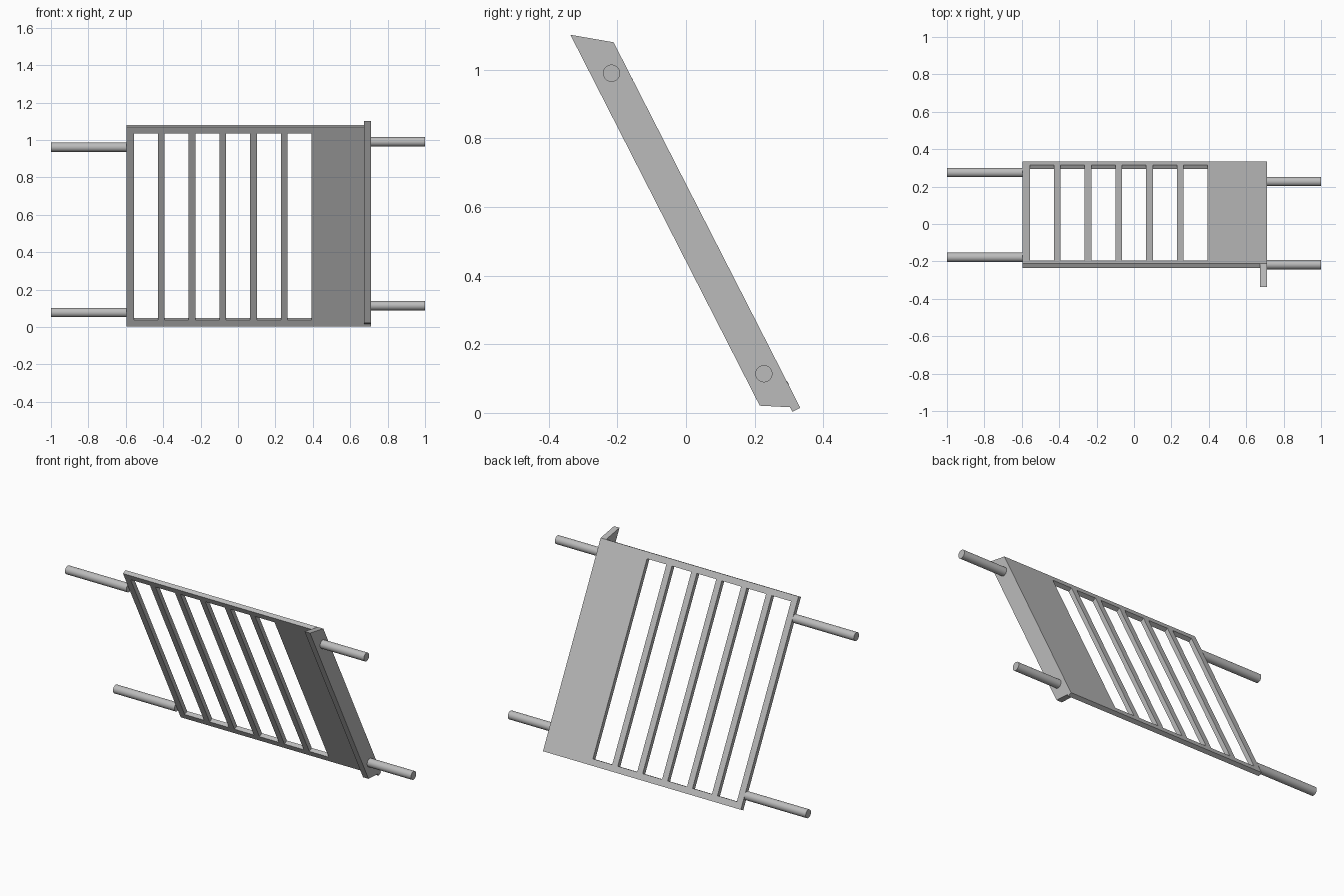
import bpy, bmesh, math
from mathutils import Vector

if "Cube" in bpy.data.objects:
    bpy.data.objects.remove(bpy.data.objects["Cube"])

# One plain metal colour
metal = bpy.data.materials.new("grey metal")
metal.use_nodes = True
metal.diffuse_color = (0.5, 0.5, 0.5, 1)
metal.node_tree.nodes["Principled BSDF"].inputs["Base Color"].default_value = (0.5, 0.5, 0.5, 1)


def add_object(name, bm):
    bmesh.ops.recalc_face_normals(bm, faces=bm.faces)
    mesh = bpy.data.meshes.new(name)
    bm.to_mesh(mesh)
    bm.free()
    mesh.materials.append(metal)
    obj = bpy.data.objects.new(name, mesh)
    bpy.context.collection.objects.link(obj)
    return obj


# Leaning plane: back lower edge to back upper edge
low = Vector((0, 0.333, 0.015))
high = Vector((0, -0.211, 1.08))
length = (high - low).length
slope = (high - low).normalized()
forward = Vector((0, -slope.z, slope.y))
thick, rim = 0.026, 0.037
left_edge, right_edge = 0.711, -0.595

# Slotted panel: a sheet with six openings, extruded to its thickness
slots, pitch, gap = 6, 0.1645, 0.128
xs = [right_edge]
for i in range(slots):
    start = right_edge + 0.038 + i * pitch
    xs += [start, start + gap]
xs.append(left_edge)
us = [0, rim, length - rim, length]

bm = bmesh.new()
grid = [[bm.verts.new(low + slope * u + Vector((x, 0, 0))) for x in xs] for u in us]
for r in range(len(us) - 1):
    for c in range(len(xs) - 1):
        if r == 1 and c % 2 == 1:
            continue
        bm.faces.new((grid[r][c], grid[r][c + 1], grid[r + 1][c + 1], grid[r + 1][c]))
result = bmesh.ops.extrude_face_region(bm, geom=bm.faces[:], use_keep_orig=True)
moved = [g for g in result["geom"] if isinstance(g, bmesh.types.BMVert)]
bmesh.ops.translate(bm, verts=moved, vec=forward * thick)
add_object("slotted_panel", bm)

# Side flange folded forward, with trimmed ends
profile = [(-0.337, 1.102), (-0.211, 1.08), (0.333, 0.015), (0.215, 0.021)]
bm = bmesh.new()
face = bm.faces.new([bm.verts.new((left_edge - 0.036, y, z)) for y, z in profile])
result = bmesh.ops.extrude_face_region(bm, geom=[face], use_keep_orig=True)
moved = [g for g in result["geom"] if isinstance(g, bmesh.types.BMVert)]
bmesh.ops.translate(bm, verts=moved, vec=(0.036, 0, 0))
add_object("side_flange", bm)


# Round mounting rods on both sides
def rod(name, x0, x1, y, z):
    bpy.ops.mesh.primitive_cylinder_add(
        vertices=32, radius=0.025, depth=x1 - x0,
        location=((x0 + x1) / 2, y, z), rotation=(0, math.pi / 2, 0))
    obj = bpy.context.object
    obj.name = name
    obj.data.materials.append(metal)
    bpy.ops.object.shade_smooth_by_angle(angle=math.radians(40))


rod("upper_left_rod", left_edge, 1, -0.217, 0.99)
rod("lower_left_rod", left_edge, 1, 0.227, 0.114)
rod("upper_right_rod", -1, right_edge, -0.178, 0.961)
rod("lower_right_rod", -1, right_edge, 0.275, 0.077)
